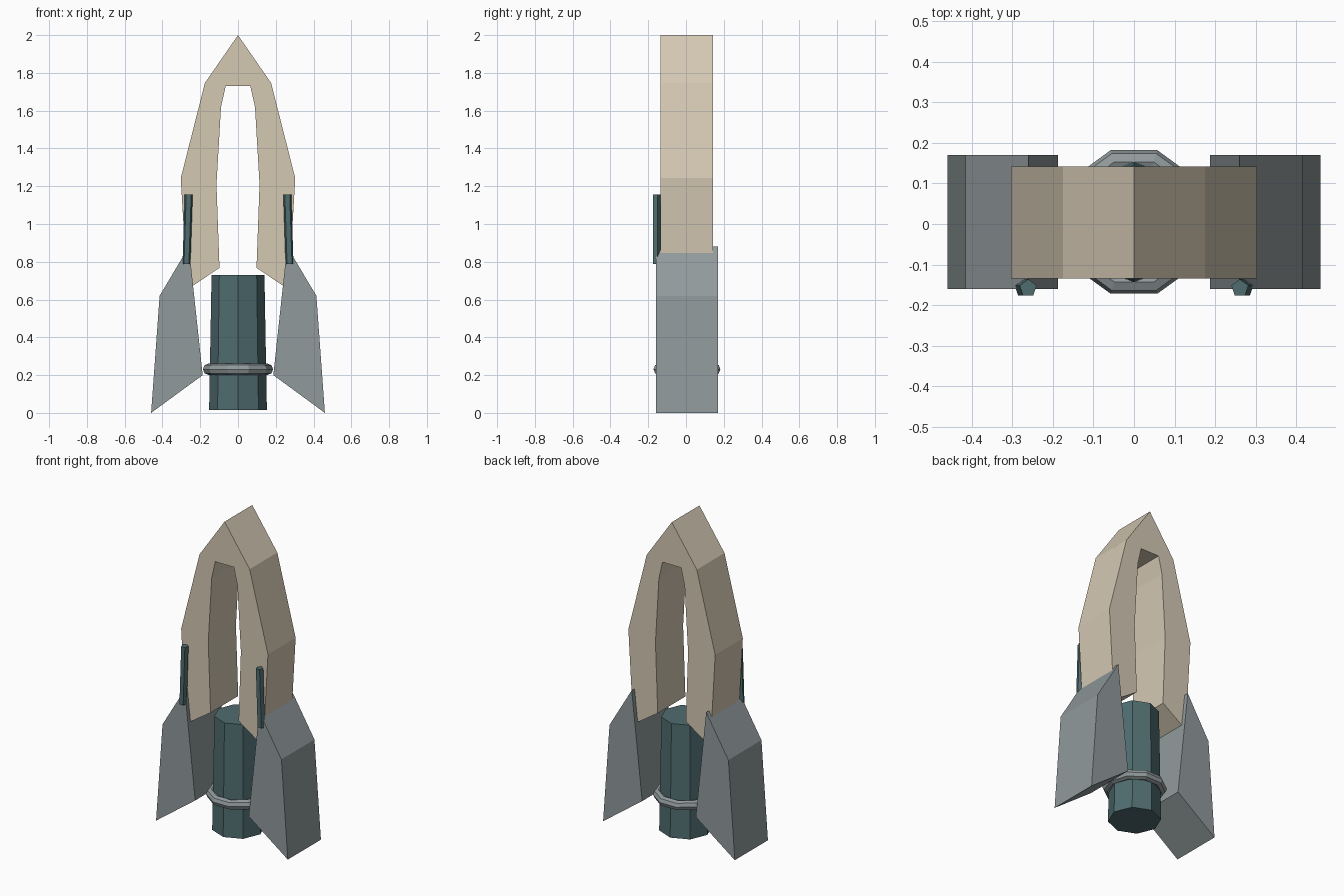
import bpy, bmesh
from math import sin, cos, tau

if "Cube" in bpy.data.objects:
    bpy.data.objects.remove(bpy.data.objects["Cube"])


def material(name, rgb):
    m = bpy.data.materials.new(name)
    m.diffuse_color = (*rgb, 1)
    m.use_nodes = True
    m.node_tree.nodes["Principled BSDF"].inputs["Base Color"].default_value = m.diffuse_color
    return m


TAN = material("tan", (0.66, 0.58, 0.45))
TEAL = material("teal", (0.08, 0.15, 0.16))
GREY = material("grey", (0.28, 0.32, 0.33))


def loft(name, loop_a, loop_b, mat):
    """Closed solid between two matching loops of 3D points."""
    bm = bmesh.new()
    a = [bm.verts.new(p) for p in loop_a]
    b = [bm.verts.new(p) for p in loop_b]
    bm.faces.new(a)
    bm.faces.new(b[::-1])
    for i in range(len(a)):
        j = (i + 1) % len(a)
        bm.faces.new((a[j], a[i], b[i], b[j]))
    bmesh.ops.recalc_face_normals(bm, faces=bm.faces)
    mesh = bpy.data.meshes.new(name)
    bm.to_mesh(mesh)
    bm.free()
    mesh.materials.append(mat)
    ob = bpy.data.objects.new(name, mesh)
    bpy.context.collection.objects.link(ob)
    return ob


def slab(name, profile, y0, y1, mat):
    """Extrude an x-z profile along y."""
    return loft(name, [(x, y0, z) for x, z in profile],
                [(x, y1, z) for x, z in profile], mat)


def ngon(n, r, x, y, z, start=0.0):
    return [(x + r * cos(start + tau * i / n), y + r * sin(start + tau * i / n), z)
            for i in range(n)]


# Hull: pointed arch, open at the bottom
outer = [(0.175, 1.747), (0.303, 1.243), (0.28, 0.845), (0.27, 0.652)]
inner = [(0.098, 0.768), (0.114, 1.21), (0.09, 1.62), (0.065, 1.73)]
half = outer + inner
slab("hull", [(0, 2.0)] + half + [(-x, z) for x, z in reversed(half)],
     -0.134, 0.142, TAN)

# Fins and gun barrels on both sides
fin = [(0.46, 0.0), (0.415, 0.62), (0.26, 0.88), (0.187, 0.2)]
for side, s in (("left", -1), ("right", 1)):
    slab(side + "_fin", [(s * x, z) for x, z in fin], -0.16, 0.17, GREY)
    loft(side + "_gun", ngon(5, 0.022, s * 0.273, -0.158, 0.787, tau / 4),
         ngon(5, 0.022, s * 0.261, -0.158, 1.155, tau / 4), TEAL)

# Engine: tapered octagonal drum
loft("engine", ngon(8, 0.153, 0, 0.005, 0.015),
     ngon(8, 0.14, 0, 0.005, 0.73), TEAL)

# Ring around the engine
bpy.ops.mesh.primitive_torus_add(major_segments=10, minor_segments=8,
                                 major_radius=0.156, minor_radius=0.03,
                                 location=(0, 0.005, 0.231))
ring = bpy.context.object
ring.name = "engine_ring"
ring.data.materials.append(GREY)
ring.data.shade_flat()
